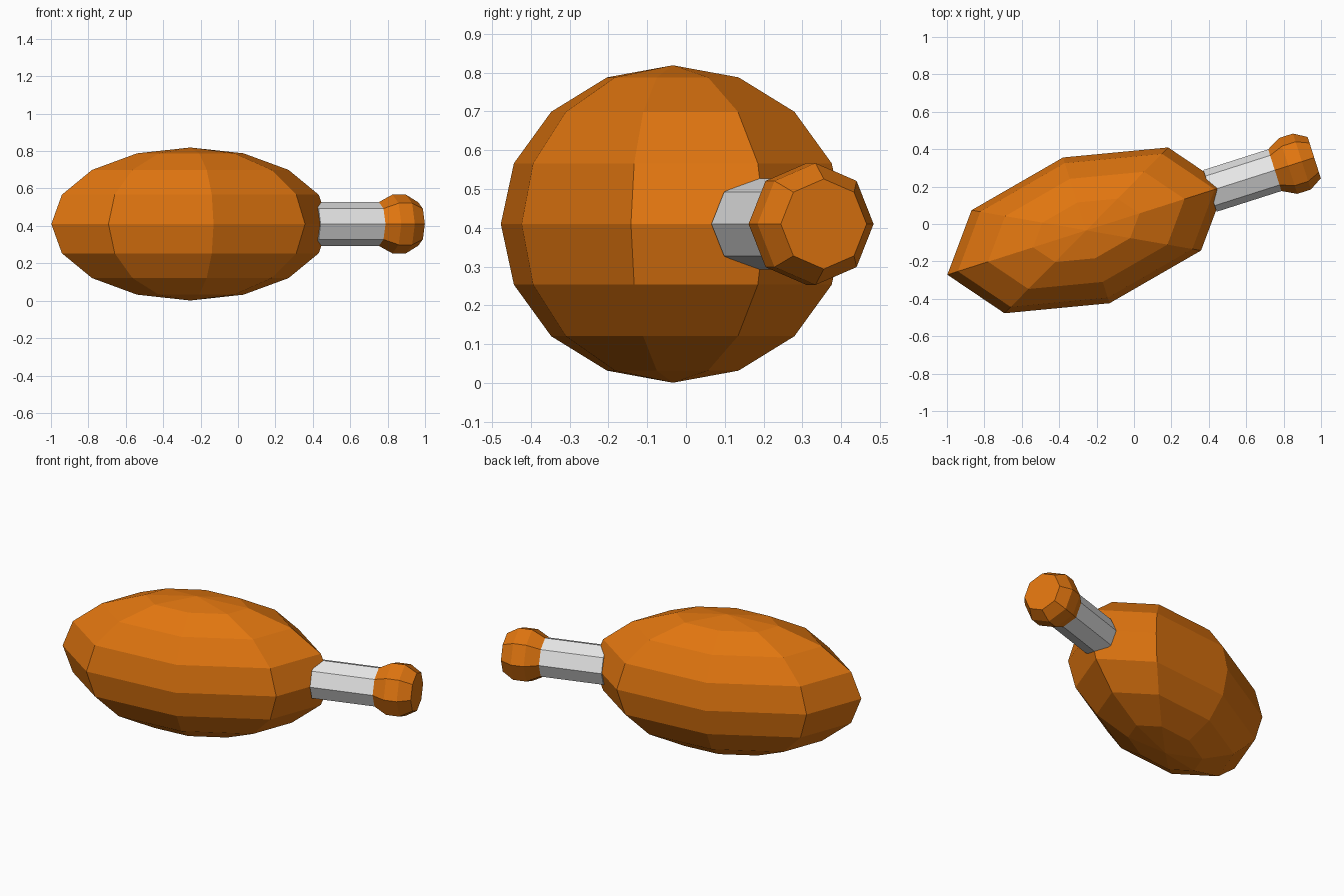
import bpy, bmesh, math
from mathutils import Matrix, Vector

if "Cube" in bpy.data.objects:
    bpy.data.objects.remove(bpy.data.objects["Cube"])

CENTRE = Vector((-0.255, -0.034, 0.41))
TURN = math.radians(17.7)


def material(name, rgb):
    m = bpy.data.materials.new(name)
    m.diffuse_color = (*rgb, 1)
    m.use_nodes = True
    m.node_tree.nodes["Principled BSDF"].inputs["Base Color"].default_value = m.diffuse_color
    return m


def finish(bm, name, mat):
    bmesh.ops.recalc_face_normals(bm, faces=bm.faces)
    bm.transform(Matrix.Translation(CENTRE) @ Matrix.Rotation(TURN, 4, 'Z'))
    mesh = bpy.data.meshes.new(name)
    bm.to_mesh(mesh)
    bm.free()
    mesh.materials.append(mat)
    obj = bpy.data.objects.new(name, mesh)
    bpy.context.collection.objects.link(obj)


def turned(name, profile, mat, sides=8):
    """Octagonal solid along local x from (distance, radius) pairs."""
    bm = bmesh.new()
    rings = []
    for x, r in profile:
        angles = [2 * math.pi * i / sides for i in range(sides)]
        rings.append([bm.verts.new((x, r * math.cos(a), r * math.sin(a))) for a in angles])
    for p, q in zip(rings, rings[1:]):
        for i in range(sides):
            j = (i + 1) % sides
            bm.faces.new((p[i], p[j], q[j], q[i]))
    bm.faces.new(rings[0])
    bm.faces.new(rings[-1])
    finish(bm, name, mat)


roast = material("roast orange", (0.75, 0.18, 0.005))
bone = material("bone white", (0.8, 0.8, 0.8))

# meat: stretched faceted ball
bm = bmesh.new()
bmesh.ops.create_uvsphere(bm, u_segments=8, v_segments=8, radius=1)
bmesh.ops.scale(bm, vec=(0.78, 0.409, 0.409), verts=bm.verts)
finish(bm, "meat", roast)

# bone shaft and rounded knob at its end
turned("bone_shaft", [(0.694, 0.117), (1.058, 0.117)], bone)
turned("end_knob", [(1.058, 0.117), (1.134, 0.157), (1.21, 0.157), (1.279, 0.116)], roast)
